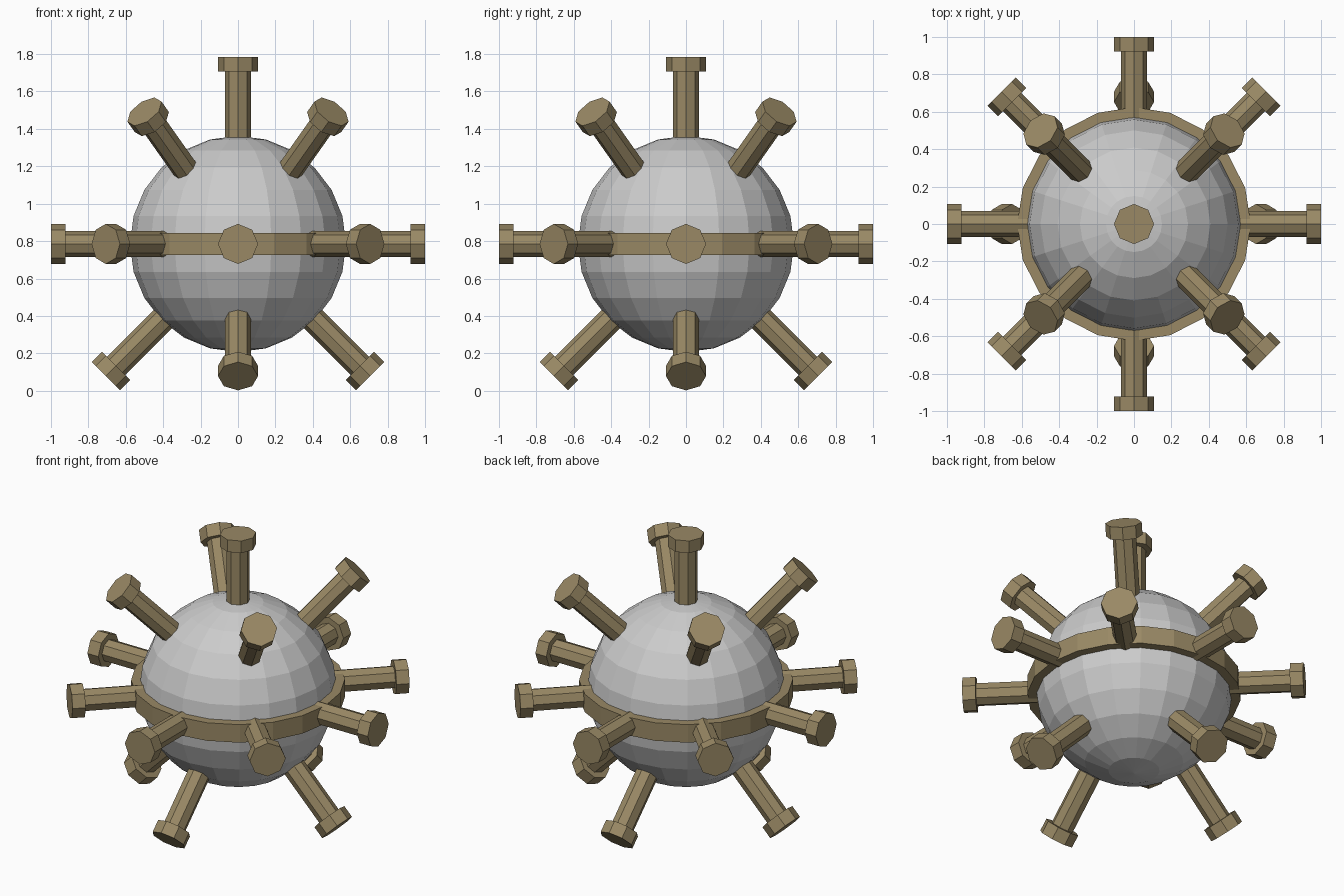
import bpy, bmesh
from math import radians, cos, sin, tau
from mathutils import Matrix

if "Cube" in bpy.data.objects:
    bpy.data.objects.remove(bpy.data.objects["Cube"])

CZ = 0.785      # height of the ball centre
SEGS = 20       # sides of ball and belt

bronze = bpy.data.materials.new("bronze")
bronze.diffuse_color = (0.32, 0.25, 0.13, 1)
bronze.use_nodes = True
bronze.node_tree.nodes["Principled BSDF"].inputs["Base Color"].default_value = bronze.diffuse_color


def finish(name, bm, material=None):
    bmesh.ops.recalc_face_normals(bm, faces=bm.faces)
    mesh = bpy.data.meshes.new(name)
    bm.to_mesh(mesh)
    bm.free()
    obj = bpy.data.objects.new(name, mesh)
    obj.location.z = CZ
    bpy.context.collection.objects.link(obj)
    if material:
        mesh.materials.append(material)
    return obj


def lathe(bm, profile, sides, closed=False):
    """Revolve (radius, z) points around z; open profiles get flat end caps."""
    rings = [[bm.verts.new((r * cos(tau * i / sides), r * sin(tau * i / sides), z))
              for i in range(sides)] for r, z in profile]
    pairs = list(zip(rings, rings[1:]))
    if closed:
        pairs.append((rings[-1], rings[0]))
    else:
        bm.faces.new(rings[0])
        bm.faces.new(rings[-1])
    for a, b in pairs:
        for i in range(sides):
            j = (i + 1) % sides
            bm.faces.new((a[i], a[j], b[j], b[i]))


# Ball
bm = bmesh.new()
bmesh.ops.create_uvsphere(bm, u_segments=SEGS, v_segments=12, radius=0.578)
finish("ball", bm)

# Belt around the equator
bm = bmesh.new()
lathe(bm, [(0.56, -0.058), (0.625, -0.058), (0.625, 0.058), (0.56, 0.058)], SEGS, closed=True)
finish("belt", bm, bronze)


# Eight-sided spike: shaft with a wider head at the tip
def spike(name, tilt, azimuth):
    bm = bmesh.new()
    lathe(bm, [(0.069, 0.5), (0.069, 0.922), (0.107, 0.922), (0.107, 1.0)], 8)
    turn = Matrix.Rotation(radians(azimuth), 4, 'Z') @ Matrix.Rotation(radians(tilt), 4, 'Y')
    bmesh.ops.transform(bm, matrix=turn, verts=bm.verts)
    finish(name, bm, bronze)


spike("top_spike", 0, 0)
for k in range(4):
    spike(f"upper_spike_{k + 1}", 45, 45 + 90 * k)
    spike(f"lower_spike_{k + 1}", 135, 90 * k)
for k in range(8):
    spike(f"belt_spike_{k + 1}", 90, 45 * k)
